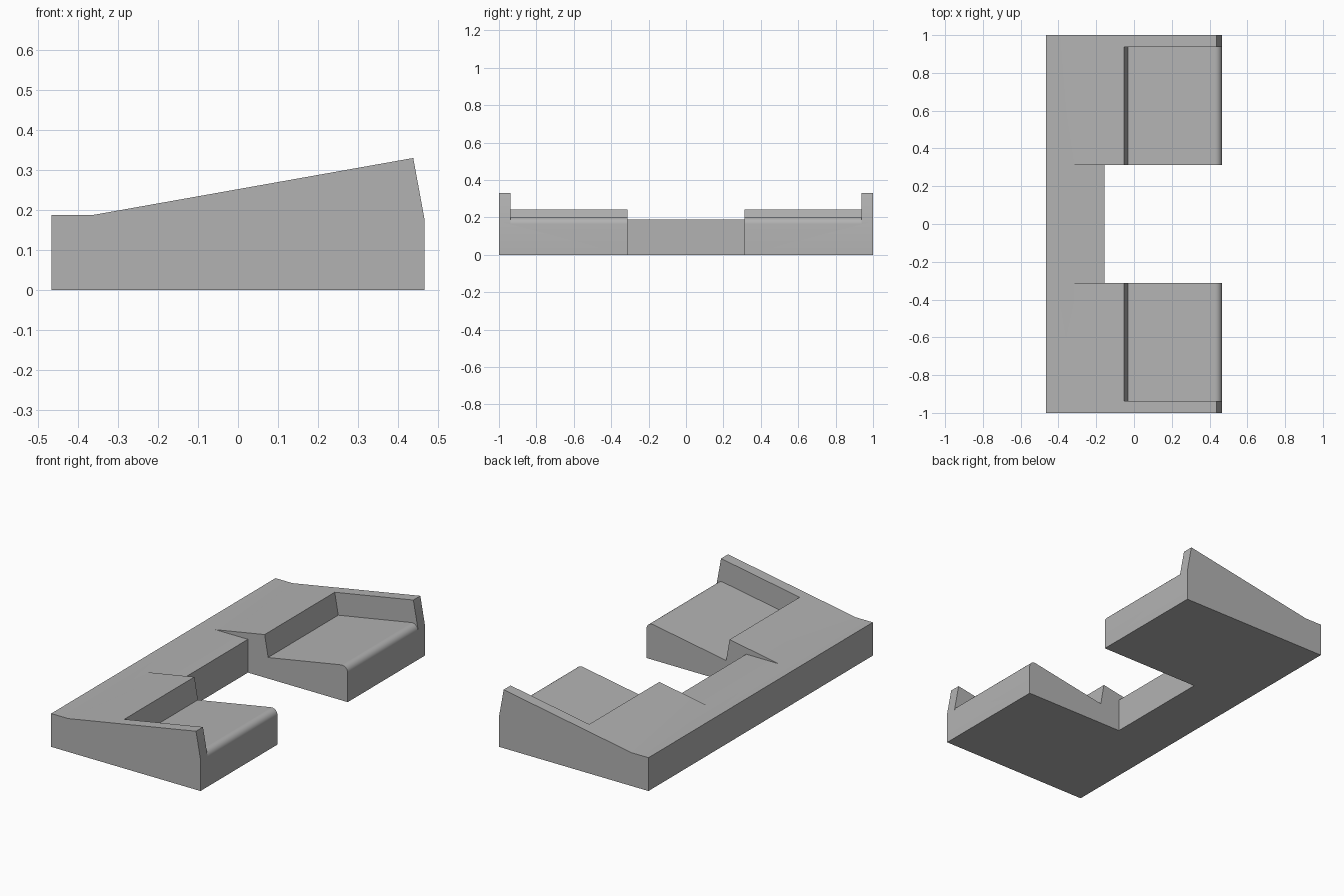
import bpy, bmesh, math

if "Cube" in bpy.data.objects:
    bpy.data.objects.remove(bpy.data.objects["Cube"])

grey = bpy.data.materials.new("plain_grey")
grey.diffuse_color = (0.45, 0.45, 0.45, 1)
grey.use_nodes = True
grey.node_tree.nodes["Principled BSDF"].inputs["Base Color"].default_value = grey.diffuse_color


def prism(name, profile, y0, y1):
    """Extrude an (x, z) profile from y0 to y1."""
    bm = bmesh.new()
    face = bm.faces.new([bm.verts.new((x, y0, z)) for x, z in profile])
    ext = bmesh.ops.extrude_face_region(bm, geom=[face])
    moved = [v for v in ext["geom"] if isinstance(v, bmesh.types.BMVert)]
    bmesh.ops.translate(bm, verts=moved, vec=(0, y1 - y0, 0))
    bmesh.ops.recalc_face_normals(bm, faces=bm.faces)
    mesh = bpy.data.meshes.new(name)
    bm.to_mesh(mesh)
    bm.free()
    mesh.materials.append(grey)
    obj = bpy.data.objects.new(name, mesh)
    bpy.context.collection.objects.link(obj)
    return obj


# Wedge-shaped block over the full width
body = prism("wedge_base", [(-0.466, 0), (0.466, 0), (0.466, 0.178), (0.438, 0.33),
                            (-0.36, 0.188), (-0.466, 0.188)], -1, 1)

# Centre gap, leaving a low flat bridge at the back
gap = prism("gap_cutter", [(-0.36, 0.188), (-0.157, 0.188), (-0.157, -0.1),
                           (0.6, -0.1), (0.6, 0.5), (-0.36, 0.5)], -0.313, 0.313)

# Sloped pocket with a rounded front lip
radius, cx, cz = 0.035, 0.431, 0.165
lip = [(cx + radius * math.cos(math.radians(a)), cz + radius * math.sin(math.radians(a)))
       for a in range(100, -1, -10)]
pocket = [(-0.098, 0.5), (-0.031, 0.119)] + lip + [(0.6, cz), (0.6, 0.5)]
cutters = [gap,
           prism("left_pocket_cutter", pocket, -0.938, -0.25),
           prism("right_pocket_cutter", pocket, 0.25, 0.938)]

# Cut the gap and both pockets out of the block
for cutter in cutters:
    cutter.hide_render = True
    cut = body.modifiers.new(cutter.name, "BOOLEAN")
    cut.operation = "DIFFERENCE"
    cut.solver = "EXACT"
    cut.object = cutter

bpy.context.view_layer.objects.active = body
body.select_set(True)
for cutter in cutters:
    cutter.select_set(False)
    bpy.ops.object.modifier_apply(modifier=cutter.name)
for cutter in cutters:
    bpy.data.objects.remove(cutter)

# Smooth the rounded lip, keep the other edges sharp
bpy.ops.object.shade_smooth_by_angle(angle=math.radians(20))
